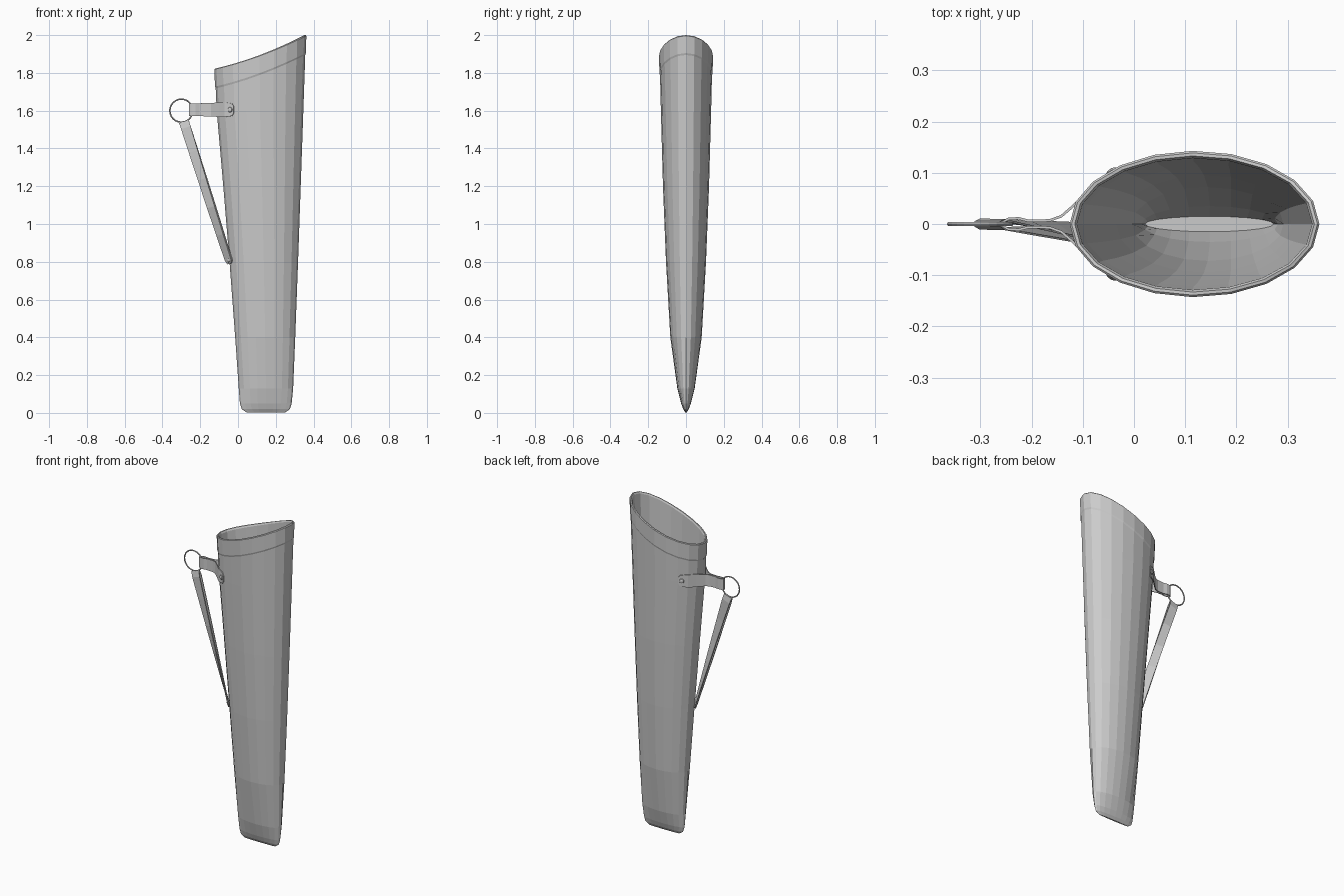
import bpy, bmesh, math
from mathutils import Vector, Matrix

if "Cube" in bpy.data.objects:
    bpy.data.objects.remove(bpy.data.objects["Cube"])

SIDES = 20
# height, left edge x, right edge x, half depth
PROFILE = [(0.003, .045, .25, .004), (.02, .02, .275, .015), (.05, .01, .284, .026),
           (.13, .004, .292, .046), (.4, -.015, .303, .083), (.8, -.045, .318, .106),
           (1.2, -.078, .332, .122), (1.6, -.113, .346, .133), (2.0, -.134, .361, .145)]


def section(z):
    for a, b in zip(PROFILE, PROFILE[1:]):
        if z <= b[0]:
            break
    t = (z - a[0]) / (b[0] - a[0])
    return [a[i] + (b[i] - a[i]) * t for i in (1, 2, 3)]


def rim_height(x):
    s = (x + .125) / .485
    return 1.823 + .177 * (.6 * s + .4 * s * s)


def wall_point(z, i, inset, below_rim=None):
    ang = 2 * math.pi * i / SIDES
    if below_rim is not None:
        z = rim_height(.117 + .243 * math.cos(ang)) - below_rim
    l, r, d = section(z)
    x = (l + r) / 2 + ((r - l) / 2 - inset) * math.cos(ang)
    return Vector((x, max(d - inset, .0015) * math.sin(ang), z))


def finish(bm, name):
    bmesh.ops.recalc_face_normals(bm, faces=bm.faces)
    mesh = bpy.data.meshes.new(name)
    bm.to_mesh(mesh)
    bm.free()
    ob = bpy.data.objects.new(name, mesh)
    bpy.context.collection.objects.link(ob)
    return ob


# Hollow tapered body: outer wall, raised rim band, then inner wall
rows = [(p[0], 0, None) for p in PROFILE[:-1]]
rows += [(0, .001, .105), (0, -.002, .095), (0, -.001, .004), (0, .003, 0), (0, .009, 0),
         (0, .013, .01)]
rows += [(p[0], .011, None) for p in reversed(PROFILE[2:-1])]
bm = bmesh.new()
rings = [[bm.verts.new(wall_point(z, i, inset, below)) for i in range(SIDES)]
         for z, inset, below in rows]
for a, b in zip(rings, rings[1:]):
    for i in range(SIDES):
        j = (i + 1) % SIDES
        bm.faces.new((a[i], a[j], b[j], b[i]))
bm.faces.new(rings[0])
bm.faces.new(rings[-1])
finish(bm, "quiver_body")


def ribbon(name, stations, thickness):
    """Strap through (centre, half width vector) stations."""
    bm = bmesh.new()
    pairs = [(bm.verts.new(c - w), bm.verts.new(c + w)) for c, w in stations]
    for (a, b), (c, d) in zip(pairs, pairs[1:]):
        bm.faces.new((a, b, d, c))
    ob = finish(bm, name)
    mod = ob.modifiers.new("thickness", 'SOLIDIFY')
    mod.thickness = thickness
    mod.offset = 0


# Upper strap: hugs both sides of the body and loops through the ring
half = [(-.022, .108, .018), (-.032, .103, .033), (-.07, .083, .039), (-.1, .053, .038),
        (-.12, .034, .037), (-.142, .015, .036), (-.165, .007, .035), (-.205, .006, .034),
        (-.225, .011, .033), (-.245, .010, .033), (-.256, .004, .033)]
path = [(x, -y, w) for x, y, w in half] + [p for p in reversed(half)]
ribbon("upper_strap", [(Vector((x, y, 1.605)), Vector((0, 0, w))) for x, y, w in path], .005)

# Lower strap: doubled over the ring, twisting flat onto the body edge
top, low = Vector((-.283, 0, 1.532)), Vector((-.045, -.024, .795))
w_top, w_low = Vector((.025, 0, .009)), Vector((.016, -.023, .003))


def lower_station(t, gap):
    w = w_top.lerp(w_low, t)
    n = (low - top).cross(w).normalized()
    return top.lerp(low, t) + n * gap, w


side = [(1.008, .003, .5), (.985, .003, 1)] + [(t, .009 - .006 * t, 1) for t in (.8, .6, .4, .2, .03)]
side.append((-.012, .004, 1))
layers = [(t, g, k) for t, g, k in side] + [(t, -g, k) for t, g, k in reversed(side)]
stations = []
for t, g, k in layers:
    c, w = lower_station(t, g)
    stations.append((c, w * k))
ribbon("lower_strap", stations, .004)

# Metal ring
bpy.ops.mesh.primitive_torus_add(location=(-.300, 0, 1.6), rotation=(math.pi / 2, 0, 0),
                                 major_radius=.061, minor_radius=.004,
                                 major_segments=24, minor_segments=6)
bpy.context.object.name = "ring"


# Rivets
def rivet(name, loc, normal):
    bm = bmesh.new()
    bmesh.ops.create_uvsphere(bm, u_segments=10, v_segments=6, radius=.014)
    rot = Vector(normal).to_track_quat('Z', 'Y').to_matrix().to_4x4()
    bm.transform(Matrix.Translation(loc) @ rot @ Matrix.Diagonal((1, 1, .5, 1)))
    finish(bm, name)


for s, label in ((-1, "front"), (1, "back")):
    rivet(label + "_rivet", (-.042, s * .102, 1.605), (-.5, s, 0))
rivet("lower_rivet", (-.049, -.027, .81), (-.8, -.6, 0))
